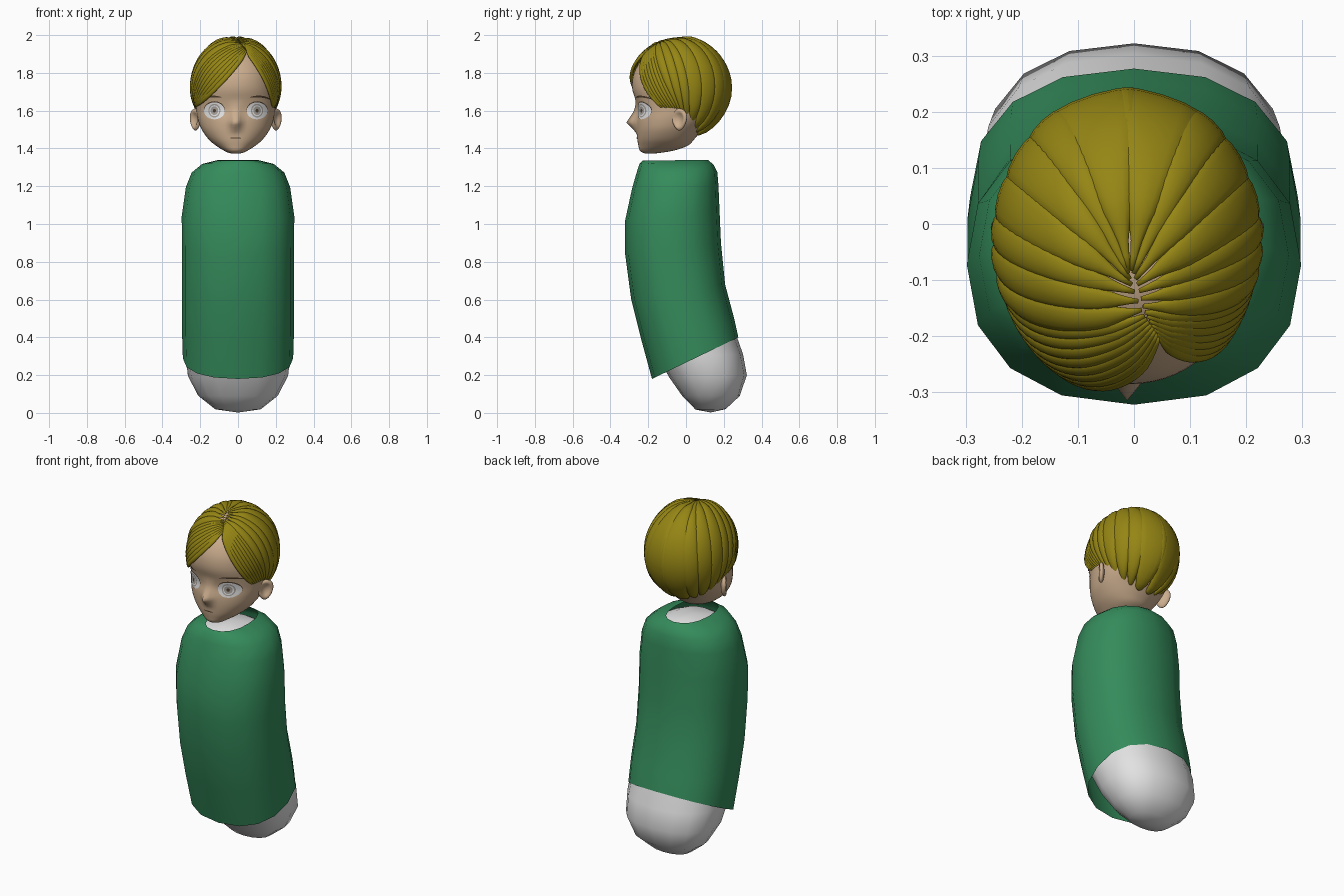
import bpy, bmesh, math
from mathutils import Vector, Matrix
from mathutils.bvhtree import BVHTree

if "Cube" in bpy.data.objects:
    bpy.data.objects.remove(bpy.data.objects["Cube"])

CX = -0.012  # head and hair sit slightly left of centre


def material(name, r, g, b):
    m = bpy.data.materials.new(name)
    m.diffuse_color = (r, g, b, 1)
    m.use_nodes = True
    m.node_tree.nodes["Principled BSDF"].inputs["Base Color"].default_value = m.diffuse_color
    return m


GREEN = material("green cloth", 0.035, 0.26, 0.105)
WHITE = material("white body", 0.76, 0.76, 0.76)
SKIN = material("skin", 0.60, 0.42, 0.27)
HAIR = material("olive hair", 0.30, 0.235, 0.007)
EYE = material("eye white", 0.8, 0.8, 0.8)
IRIS = material("iris grey", 0.40, 0.37, 0.34)
DARK = material("dark brown", 0.09, 0.055, 0.03)


def finish(name, bm, mat):
    bmesh.ops.remove_doubles(bm, verts=bm.verts, dist=1e-5)
    bmesh.ops.recalc_face_normals(bm, faces=bm.faces)
    me = bpy.data.meshes.new(name)
    bm.to_mesh(me)
    bm.free()
    me.materials.append(mat)
    for p in me.polygons:
        p.use_smooth = True
    ob = bpy.data.objects.new(name, me)
    bpy.context.collection.objects.link(ob)
    return ob


def skin_rings(bm, rings):
    """Join successive closed rings of points with faces."""
    vs = [[bm.verts.new(p) for p in r] for r in rings]
    n = len(vs[0])
    for a, b in zip(vs, vs[1:]):
        for i in range(n):
            bm.faces.new((a[i], a[(i + 1) % n], b[(i + 1) % n], b[i]))


def refine(keys, steps):
    """Catmull-Rom interpolation of ring keys."""
    out = []
    for i in range(len(keys) - 1):
        p = [keys[max(0, min(len(keys) - 1, i + d))] for d in (-1, 0, 1, 2)]
        for s in range(steps):
            t = s / steps
            out.append([0.5 * (2 * b + (c - a) * t + (2 * a - 5 * b + 4 * c - d) * t * t
                               + (3 * b - a - 3 * c + d) * t ** 3) for a, b, c, d in zip(*p)])
    return out + [keys[-1]]


def loft(keys, sides, power, cx=0):
    """Rings from (front y, front z, back y, back z, half width)."""
    rings = []
    for yf, zf, yb, zb, rx in keys:
        ring = []
        for i in range(sides):
            a = 2 * math.pi * i / sides
            c, s = [math.copysign(abs(v) ** (2 / power), v) for v in (math.cos(a), math.sin(a))]
            ring.append(Vector((cx + rx * s, (yf + yb) / 2 + (yf - yb) / 2 * c,
                                (zf + zb) / 2 + (zf - zb) / 2 * c)))
        rings.append(ring)
    return rings


# Green garment: open shell with neck hole and slanted hem
bm = bmesh.new()
skin_rings(bm, loft([
    (-.18, .18, .277, .40, .292), (-.24, .40, .255, .50, .297), (-.29, .60, .207, .68, .297),
    (-.322, .84, .185, .90, .297), (-.322, 1.02, .178, 1.06, .298), (-.285, 1.19, .172, 1.20, .276),
    (-.262, 1.27, .166, 1.275, .245), (-.246, 1.32, .145, 1.315, .19),
    (-.23, 1.335, .115, 1.34, .11)], 16, 2.3))
finish("garment", bm, GREEN)

# White rounded body inside the garment
bm = bmesh.new()
skin_rings(bm, loft([
    (.13, .002, .13, .002, 0), (.05, .018, .21, .02, .12), (-.02, .09, .285, .09, .21),
    (-.09, .19, .322, .20, .265), (-.15, .30, .302, .31, .278), (-.21, .40, .235, .50, .28),
    (-.265, .60, .187, .68, .28), (-.30, .84, .167, .90, .28), (-.30, 1.02, .16, 1.06, .28),
    (-.265, 1.19, .152, 1.20, .25), (-.23, 1.28, .12, 1.28, .18), (-.17, 1.315, .06, 1.315, .10),
    (-.05, 1.325, -.05, 1.325, 0)], 16, 2.3))
finish("body", bm, WHITE)

# Head
profile = [(1.372, -.20, -.20, 0), (1.376, -.225, -.14, .035), (1.39, -.245, -.06, .065),
           (1.415, -.252, .01, .105), (1.45, -.258, .045, .145), (1.50, -.262, .085, .18),
           (1.55, -.262, .13, .199), (1.60, -.255, .16, .209), (1.65, -.265, .185, .213),
           (1.72, -.285, .20, .212), (1.80, -.275, .19, .20), (1.88, -.225, .14, .16),
           (1.94, -.14, .07, .09), (1.96, -.04, -.04, 0)]
rings = loft(refine([(f, z, b, z, w) for z, f, b, w in profile], 4), 64, 2.15, CX)
for ring in rings:
    for p in ring:  # nose ridge
        if p.y < -.1:
            z = p.z
            h = (1.66 - z) / .125 if z > 1.535 else (z - 1.475) / .06
            p.y -= .054 * max(0, h) ** 1.3 * math.exp(-((p.x - CX) / .026) ** 2)
bm = bmesh.new()
skin_rings(bm, rings)
head_tree = BVHTree.FromBMesh(bm)
finish("head", bm, SKIN)


def face_patch(name, mat, x, z, rx, rz, lift, tilt=0, arch=0):
    """Thin oval lying on the face surface."""
    bm = bmesh.new()
    rings = []
    for k in range(5):
        r = k / 4
        ring = []
        for i in range(24):
            a = 2 * math.pi * i / 24
            u, v = rx * r * math.cos(a), rz * r * math.sin(a)
            v += arch * (1 - (u / rx) ** 2)
            px = CX + x + u * math.cos(tilt) - v * math.sin(tilt)
            pz = z + u * math.sin(tilt) + v * math.cos(tilt)
            hit = head_tree.ray_cast(Vector((px, -1, pz)), Vector((0, 1, 0)))[0]
            ring.append(Vector((px, (hit.y if hit else -.2) - lift, pz)))
        rings.append(ring)
    skin_rings(bm, rings)
    finish(name, bm, mat)


# Eyes, lashes, brows, ears
for s, side in ((-1, "left"), (1, "right")):
    face_patch("eye_rim_" + side, DARK, s * .113, 1.603, .056, .047, .002)
    face_patch("eye_white_" + side, EYE, s * .113, 1.599, .055, .045, .004)
    face_patch("iris_" + side, IRIS, s * .113, 1.60, .032, .036, .006)
    face_patch("iris_ring_" + side, EYE, s * .113, 1.60, .026, .029, .007)
    face_patch("pupil_" + side, IRIS, s * .113, 1.60, .02, .023, .008)
    face_patch("pupil_core_" + side, DARK, s * .113, 1.60, .008, .01, .009)
    face_patch("eyebrow_" + side, DARK, s * .135, 1.662, .062, .005, .004, -s * .12, .012)

    bm = bmesh.new()
    bmesh.ops.create_uvsphere(bm, u_segments=24, v_segments=16, radius=1)
    for v in bm.verts:
        rho = math.hypot(v.co.y, v.co.z)
        if v.co.x > 0:  # hollow outer side
            v.co.x -= 1.3 * max(0, 1 - (rho / .75) ** 2)
        taper = 1 + .25 * v.co.z
        v.co = Vector((v.co.x * .018, v.co.y * .046 * taper, v.co.z * .058))
    bm.transform(Matrix.Translation((.213, -.035, 1.553)) @ Matrix.Rotation(-.6, 4, 'Z'))
    bm.transform(Matrix.Translation((CX, 0, 0)) @ Matrix.Diagonal((s, 1, 1, 1)))
    finish("ear_" + side, bm, SKIN)

# Mouth
face_patch("mouth", DARK, 0, 1.455, .03, .0035, .003)

# Hair: guide curves (root, control, tip) around the skull, relative to its centre
CENTRE = Vector((CX, -.035, 1.72))
RADII = Vector((.228, .268, .265))
GUIDES = [
    ((.06, -.17, .20), (-.03, -.30, .00), (-.225, -.10, -.10)),
    ((.03, -.13, .24), (-.15, -.15, .15), (-.235, .00, -.13)),
    ((.01, -.08, .26), (-.22, .05, .15), (-.16, .05, -.20)),
    ((.00, -.05, .27), (-.12, .30, .20), (-.06, .08, -.265)),
    ((.01, -.05, .27), (.12, .30, .20), (.06, .08, -.265)),
    ((.02, -.08, .26), (.22, .05, .15), (.16, .05, -.20)),
    ((.03, -.12, .24), (.17, -.12, .15), (.225, .00, -.13)),
    ((.06, -.17, .20), (.10, -.22, .08), (.215, -.10, -.12))]
COUNTS = [8, 3, 3, 2, 3, 3, 7]


def hair_point(seg, f, t):
    r, c, e = [Vector(a).lerp(Vector(b), f) for a, b in zip(GUIDES[seg], GUIDES[seg + 1])]
    d = r * (1 - t) ** 2 + c * 2 * t * (1 - t) + e * t * t
    q = Vector(d[i] / RADII[i] for i in range(3))
    return CENTRE + d / q.length, Vector(q[i] / RADII[i] for i in range(3)).normalized()


number = 0
for seg, count in enumerate(COUNTS):
    for k in range(count):
        rings = []
        for j in range(25):
            t = j / 24
            a, na = hair_point(seg, k / count, t)
            b, nb = hair_point(seg, (k + 1) / count, t)
            mid, nrm = (a + b) / 2, (na + nb).normalized()
            along = hair_point(seg, (k + .5) / count, min(1, t + .02))[0] \
                - hair_point(seg, (k + .5) / count, min(1, t + .02) - .04)[0]
            across = along.cross(nrm).normalized()
            width = max(.014, abs((b - a).dot(across)) * .68)
            width *= min(1, .3 + 4 * t)
            if t > .65:
                width *= math.sqrt(max(0, 1 - ((t - .65) / .35) ** 2))
            thick = min(.017, width * .6)
            rings.append([mid + across * width * math.cos(g) + nrm * thick * math.sin(g)
                          for g in (2 * math.pi * i / 12 for i in range(12))])
        rings.insert(0, [sum(rings[0], Vector()) / 12] * 12)
        bm = bmesh.new()
        skin_rings(bm, rings)
        number += 1
        finish("hair_strand_%d" % number, bm, HAIR)
